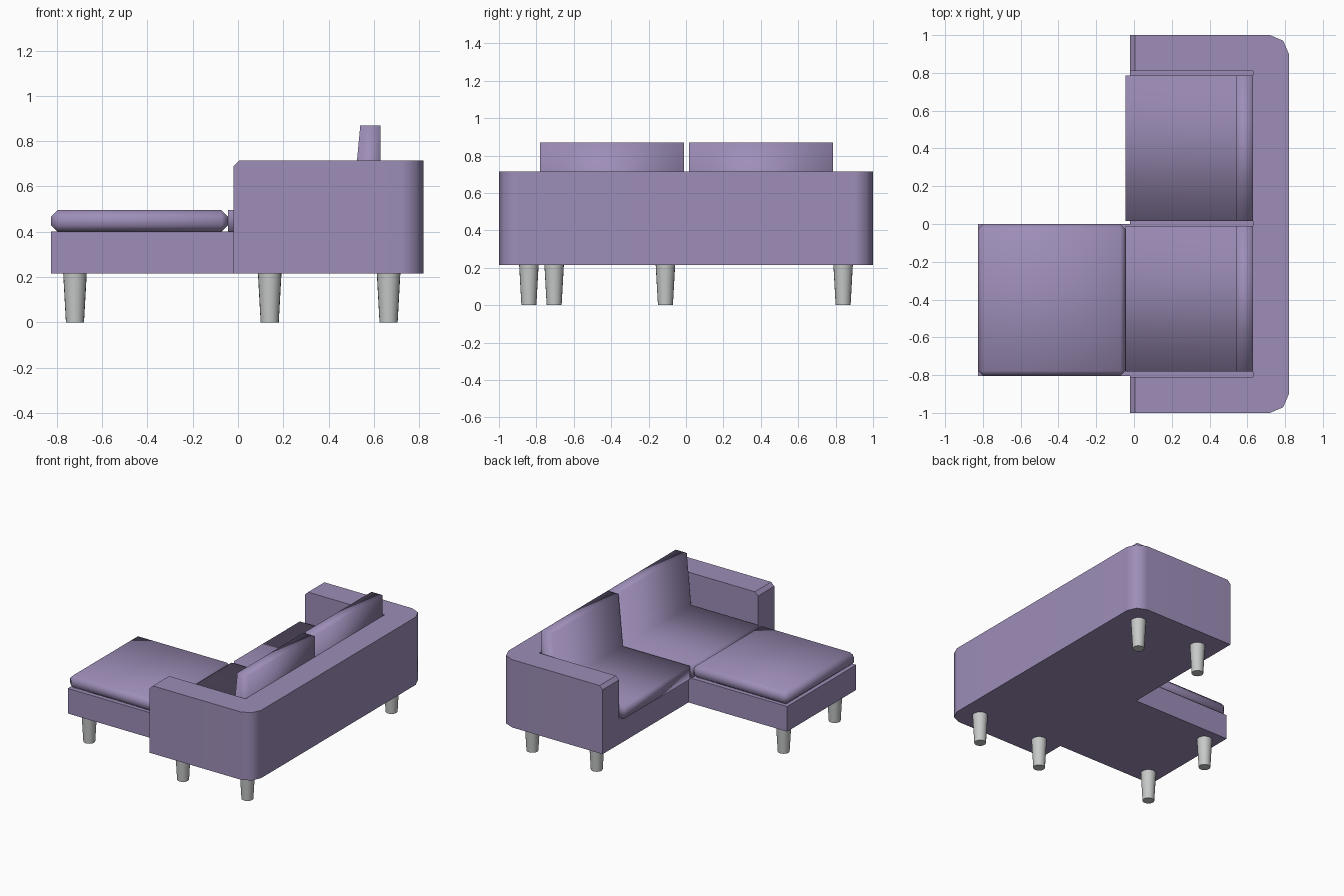
import bpy
import bmesh
import math

if "Cube" in bpy.data.objects:
    bpy.data.objects.remove(bpy.data.objects["Cube"])


def make_material(name, rgb):
    m = bpy.data.materials.new(name)
    m.use_nodes = True
    m.diffuse_color = (*rgb, 1)
    m.node_tree.nodes["Principled BSDF"].inputs["Base Color"].default_value = (*rgb, 1)
    return m


fabric = make_material("lilac fabric", (0.34, 0.27, 0.48))
metal = make_material("light grey legs", (0.57, 0.58, 0.58))


def finish(name, bm, mat, smooth_angle=None):
    bmesh.ops.recalc_face_normals(bm, faces=bm.faces)
    mesh = bpy.data.meshes.new(name)
    bm.to_mesh(mesh)
    bm.free()
    mesh.materials.append(mat)
    ob = bpy.data.objects.new(name, mesh)
    bpy.context.collection.objects.link(ob)
    if smooth_angle is not None:
        bpy.ops.object.select_all(action="DESELECT")
        ob.select_set(True)
        bpy.context.view_layer.objects.active = ob
        if smooth_angle >= 180:
            bpy.ops.object.shade_smooth()
        else:
            bpy.ops.object.shade_smooth_by_angle(angle=math.radians(smooth_angle))
    return ob


def prism(points, offset):
    """Extrude a closed outline of 3D points along an offset."""
    bm = bmesh.new()
    face = bm.faces.new([bm.verts.new(p) for p in points])
    new = bmesh.ops.extrude_face_region(bm, geom=[face])["geom"]
    verts = [v for v in new if isinstance(v, bmesh.types.BMVert)]
    bmesh.ops.translate(bm, verts=verts, vec=offset)
    return bm


def box(x0, x1, y0, y1, z0, z1):
    return prism([(x0, y0, z0), (x1, y0, z0), (x1, y1, z0), (x0, y1, z0)],
                 (0, 0, z1 - z0))


BOTTOM, DECK, TOP = 0.215, 0.40, 0.715
FRONT = -0.02

# U-shaped shell: both arms and the back, with rounded rear corners
half = [(0.63, 0.81), (FRONT, 0.81), (FRONT, 1), (0.72, 1), (0.79, 0.97), (0.82, 0.90)]
outline = half + [(x, -y) for x, y in reversed(half)]
bm = prism([(x, y, BOTTOM) for x, y in outline], (0, 0, TOP - BOTTOM))
arm_edges = [e for e in bm.edges
             if all(v.co.z > TOP - 0.01 and v.co.x < FRONT + 0.01 for v in e.verts)]
bmesh.ops.bevel(bm, geom=arm_edges, offset=0.025, segments=1, affect="EDGES")
shell = finish("arms_and_back", bm, fabric, 44.5)
weighted = shell.modifiers.new("weighted_normals", "WEIGHTED_NORMAL")
weighted.keep_sharp = True

# Seat platform and chaise platform
finish("seat_base", box(FRONT, 0.63, -0.81, 0.81, BOTTOM, DECK), fabric)
finish("chaise_base", box(-0.825, FRONT, -0.805, 0, BOTTOM, DECK), fabric)

# Seat and leaning back cushion, one pair per place
profile = [(-0.045, DECK), (-0.045, 0.495), (0.505, 0.495),
           (0.54, 0.87), (0.63, 0.87), (0.63, DECK)]
for side, y0 in (("left", 0.015), ("right", -0.78)):
    bm = prism([(x, y0, z) for x, z in profile], (0, 0.77, 0))
    finish(side + "_cushion", bm, fabric, 180)

# Chaise cushion with softened edges
bm = box(-0.825, -0.045, -0.805, 0, DECK, 0.495)
bmesh.ops.bevel(bm, geom=bm.edges[:], offset=0.028, segments=1, affect="EDGES")
finish("chaise_cushion", bm, fabric, 180)

# Tapered legs
legs = [(x, y) for x in (0.14, 0.665) for y in (-0.84, 0.84)]
legs += [(-0.72, -0.705), (-0.72, -0.11)]
for i, (x, y) in enumerate(legs):
    bm = bmesh.new()
    bmesh.ops.create_cone(bm, cap_ends=True, segments=20, radius1=0.04,
                          radius2=0.052, depth=BOTTOM)
    bmesh.ops.translate(bm, verts=bm.verts, vec=(x, y, BOTTOM / 2))
    finish("leg_%d" % (i + 1), bm, metal, 40)
